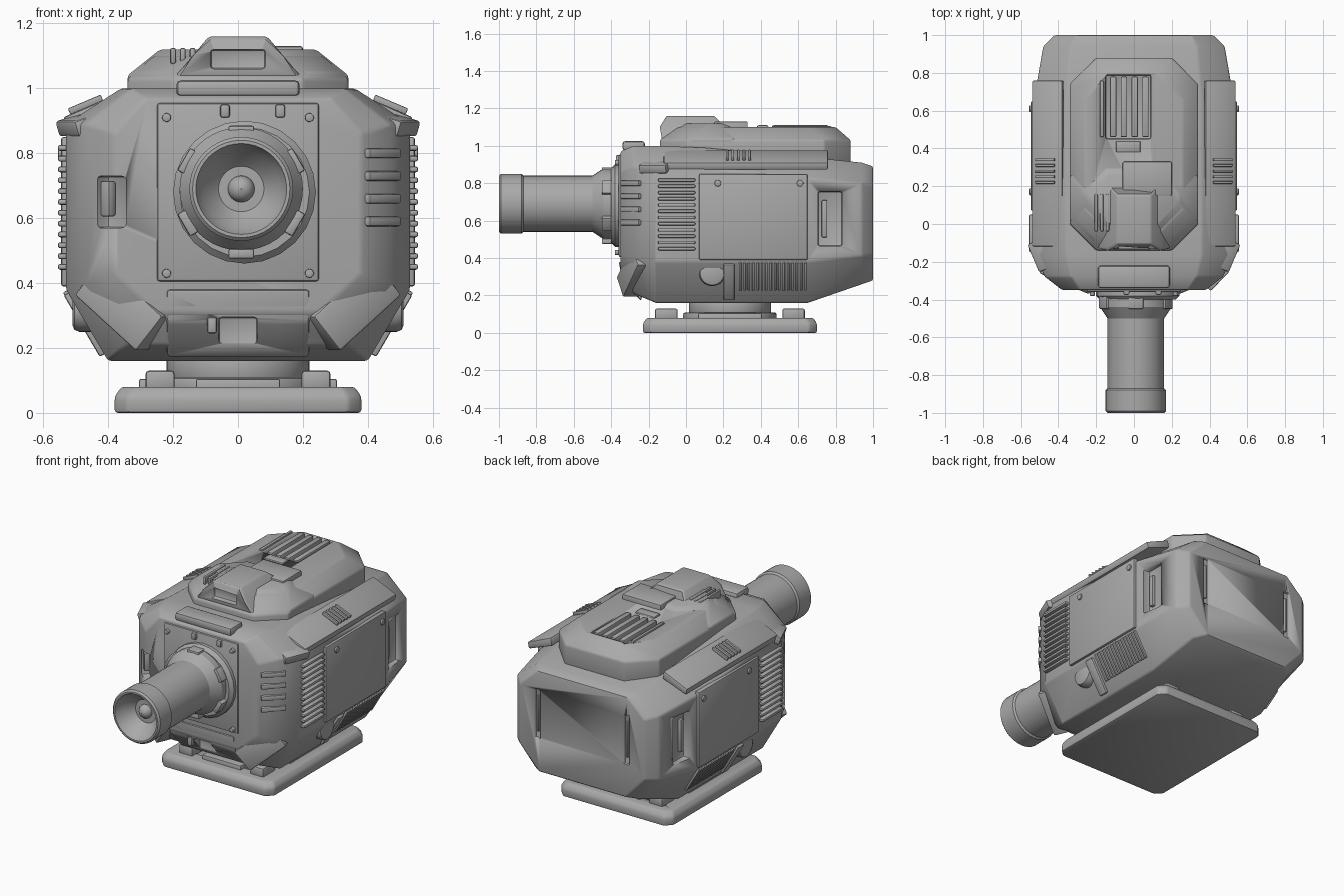
import bpy, bmesh, math
from mathutils import Matrix

old = bpy.data.objects.get("Cube")
if old:
    bpy.data.objects.remove(old, do_unlink=True)

GREY = (.4, .4, .4, 1)
mat = bpy.data.materials.new("plain grey")
mat.use_nodes = True
mat.diffuse_color = GREY
mat.node_tree.nodes["Principled BSDF"].inputs["Base Color"].default_value = GREY


def finish(name, bm, bevel):
    bmesh.ops.recalc_face_normals(bm, faces=bm.faces)
    mesh = bpy.data.meshes.new(name)
    bm.to_mesh(mesh)
    bm.free()
    mesh.materials.append(mat)
    ob = bpy.data.objects.new(name, mesh)
    bpy.context.collection.objects.link(ob)
    bpy.ops.object.select_all(action='DESELECT')
    ob.select_set(True)
    bpy.context.view_layer.objects.active = ob
    if bevel:
        mod = ob.modifiers.new("soft edges", 'BEVEL')
        mod.width, mod.segments, mod.limit_method = bevel, 2, 'ANGLE'
        bpy.ops.object.modifier_apply(modifier=mod.name)
    bpy.ops.object.shade_smooth_by_angle(angle=math.radians(30))
    return ob


def loft(name, loops, bevel=.01, closed=False):
    """Skin equal-length loops of points; cap the ends unless closed."""
    bm = bmesh.new()
    rings = [[bm.verts.new(point) for point in loop] for loop in loops]
    joins = list(zip(rings, rings[1:]))
    if closed:
        joins.append((rings[-1], rings[0]))
    else:
        bm.faces.new(rings[0])
        bm.faces.new(rings[-1])
    for a, b in joins:
        for i in range(len(a)):
            bm.faces.new((a[i - 1], a[i], b[i], b[i - 1]))
    return finish(name, bm, bevel)


def box(name, centre, size, bevel=.007, tilt=0, yaw=0):
    """Bevelled box, yawed about z and then tilted about its own y."""
    bm = bmesh.new()
    place = Matrix.Translation(centre) @ Matrix.Rotation(yaw, 4, 'Z') @ Matrix.Rotation(tilt, 4, 'Y')
    bmesh.ops.create_cube(bm, size=1, matrix=place @ Matrix.Diagonal((*size, 1)))
    return finish(name, bm, bevel)


def disc(name, centre, radius, depth, axis, sides=40):
    bm = bmesh.new()
    turn = Matrix.Identity(4)
    if axis != 'Z':
        turn = Matrix.Rotation(math.pi / 2, 4, 'Y' if axis == 'X' else 'X')
    bmesh.ops.create_cone(bm, cap_ends=True, segments=sides, radius1=radius, radius2=radius,
                          depth=depth, matrix=Matrix.Translation(centre) @ turn)
    return finish(name, bm, depth / 5)


def lathe(name, profile, x, z, steps=40):
    """Spin a closed outline of (y, radius) points about a line along y."""
    angles = [math.tau * i / steps for i in range(steps)]
    loft(name, [[(x + r * math.cos(a), y, z + r * math.sin(a)) for y, r in profile]
                for a in angles], 0, closed=True)


def cut(ob, centre, size, yaw=0):
    cutter = box("cutter", centre, size, .01, yaw=yaw)
    cutter.hide_render = True
    bpy.context.view_layer.objects.active = ob
    mod = ob.modifiers.new("pocket", 'BOOLEAN')
    mod.operation, mod.object, mod.solver = 'DIFFERENCE', cutter, 'EXACT'
    bpy.ops.object.modifier_apply(modifier=mod.name)
    bpy.data.objects.remove(cutter, do_unlink=True)


def mirrored(half):
    return half + [(-x, *rest) for x, *rest in reversed(half)]


def slab(name, width, front, back, corner, heights, taper):
    """Clipped-corner plate with a sloped shoulder below its top."""
    low, shoulder, top = heights
    rings = []
    for z, t in ((low, 0), (shoulder, 0), (top, taper)):
        w, f, b = width - t, front + t, back - t
        rings.append(mirrored([(w - corner, f, z), (w, f + corner, z),
                               (w, b - corner, z), (w - corner, b, z)]))
    return loft(name, rings)


def section(y, inset, lift, drop):
    """Eight-sided body slice, narrowed, raised below and lowered above."""
    return mirrored([(.4 - inset, y, .16 + lift), (.53 - inset, y, .38 + lift / 3),
                     (.53 - inset, y, .89 - drop), (.36 - inset / 2, y, 1 - drop)])


# Main body with its grip pockets
body = loft("main_body", [
    section(-.35, .15, .15, .03), section(-.28, .06, .05, 0), section(-.16, 0, 0, 0),
    section(.1, 0, 0, .01), section(.65, 0, 0, .06), section(.94, .05, .1, .09),
    section(1, .11, .12, .11)])
for s in (1, -1):
    cut(body, (s * .52, .77, .61), (.09, .13, .29))
    cut(body, (s * .3, 1, .63), (.04, .03, .3))
cut(body, (0, -.33, .25), (.13, .12, .1))
cut(body, (-.4, -.34, .65), (.09, .09, .16), -.8)

# Flank details, repeated on both sides
for s, side in ((1, "left"), (-1, "right")):
    lean = s * .53
    box(f"side_panel_{side}", (s * .53, .36, .62), (.03, .58, .46))
    box(f"fin_backing_{side}", (s * .5, -.05, .63), (.06, .23, .42))
    for i in range(12):
        box(f"side_fin_{side}_{i}", (s * .525, -.05, .45 + i / 30), (.06, .2, .018))
    for i in range(16):
        box(f"lower_fin_{side}_{i}", (s * .475, .29 + i / 43, .31), (.05, .013, .17), .004, lean)
    box(f"lower_skirt_{side}", (s * .33, .23, .19), (.14, .8, .05))
    box(f"lower_bracket_{side}", (s * .46, .23, .28), (.05, .06, .22), tilt=lean)
    disc(f"lower_cap_{side}", (s * .46, .14, .32), .07, .1, 'X')
    box(f"side_latch_{side}", (s * .48, .74, .61), (.03, .03, .2))
    box(f"rear_grip_{side}", (s * .3, .99, .63), (.015, .02, .22))
    # Shoulder rail with louvres
    rail = [(.37, .93), (.53, .87), (.54, .91), (.38, .98)]
    loft(f"shoulder_rail_{side}", [[(s * x, y, z) for x, z in rail] for y in (-.12, .76)])
    for i in range(5):
        box(f"rail_louvre_{side}_{i}", (s * .47, .22 + i * .03, .95), (.11, .014, .02), .004, s * .4)
    box(f"front_shoulder_{side}", (s * .48, -.16, .89), (.11, .16, .05), .01, s * .3, s * -.4)
    # Front cheek and bolts
    box(f"front_cheek_{side}", (s * .35, -.27, .33), (.27, .1, .14), .01, s * -.7, s * .4)
    for row, z in enumerate((.43, .91)):
        disc(f"front_bolt_{side}_{row}", (s * .22, -.36, z), .014, .04, 'Y', 12)
    for y in (.17, .61):
        disc(f"side_bolt_{side}", (s * .545, y, .8), .018, .02, 'X', 12)

# Front panels
box("front_plate", (0, -.34, .68), (.5, .04, .55), .01)
apron = [(-.36, .38), (-.34, .28), (-.24, .17), (-.2, .38)]
lower_plate = loft("lower_front_plate", [[(x, y, z) for y, z in apron] for x in (-.22, .22)])
cut(lower_plate, (0, -.35, .25), (.12, .14, .09))
box("lower_plate_stud", (-.08, -.34, .27), (.03, .03, .05))
box("front_top_lip", (0, -.28, 1), (.38, .12, .05), .015)
for x in (-.04, .13):
    box("front_clip", (x, -.36, .93), (.03, .03, .04))
for i in range(4):
    box(f"corner_louvre_{i}", (.43, -.28, .59 + i * .07), (.14, .07, .03), yaw=.8)
box("corner_latch", (-.4, -.31, .66), (.04, .03, .11), yaw=-.8)

# Lens barrel, inner bead and collar
lathe("lens_barrel", [(-.3, .01), (-.3, .19), (-.44, .19), (-.5, .15), (-.87, .15), (-.88, .16),
                      (-.99, .16), (-1, .15), (-1, .14), (-.95, .12), (-.9, .07), (-.9, .01)],
      .01, .69)
bead = [math.pi * i / 8 for i in range(9)]
lathe("lens_bead", [(-.9 - .04 * math.cos(t), .001 + .04 * math.sin(t)) for t in bead], .01, .69)
lathe("lens_collar", [(-.33, .14), (-.33, .22), (-.38, .22), (-.4, .2), (-.4, .14)], .02, .68, 24)
for i in range(6):
    a = math.tau * (i + .5) / 6
    box(f"collar_clip_{i}", (.01 + .19 * math.cos(a), -.41, .68 + .19 * math.sin(a)),
        (.03, .08, .08), tilt=-a)

# Top deck with rear vent
deck = slab("top_deck", .34, -.14, .88, .14, (.88, 1.03, 1.1), .08)
cut(deck, (-.03, .62, 1.1), (.24, .34, .07))
for i in range(4):
    box(f"rear_vent_bar_{i}", (-.11 + i * .057, .62, 1.08), (.034, .32, .05))
box("vent_frame", (-.17, .61, 1.09), (.02, .3, .04))
box("vent_step", (-.03, .41, 1.09), (.13, .06, .04))

# Raised hood on the deck
slab("hood_wing", .34, -.1, .37, .12, (1, 1.04, 1.12), .1)
arch = mirrored([(.2, 1.03), (.14, 1.1), (.09, 1.16)])
hood = loft("hood_block", [[(x, y + max(0, z - 1.1) * slope, z) for x, z in arch]
                           for y, slope in ((-.13, .4), (.2, -.8))])
cut(hood, (0, -.13, 1.09), (.17, .06, .06))
box("hood_back_step", (.07, .24, 1.1), (.26, .18, .06))
for i in range(3):
    box(f"hood_slat_{i}", (-.2 + i * .03, .06, 1.1), (.018, .2, .05))

# Turntable and base
middle = .235
disc("turntable", (0, middle, .14), .22, .09, 'Z')
base = slab("base_plate", .38, -.23, .7, .04, (0, .05, .08), .02)
cut(base, (0, middle, .08), (.54, .72, .03))
disc("turntable_foot", (0, middle, .08), .25, .06, 'Z')
for s in (1, -1):
    box("base_crossbar", (0, middle + s * .36, .08), (.26, .07, .05))
    box("base_side_bar", (s * .27, middle, .08), (.07, .34, .05))
    for x in (-.24, .24):
        box("base_clip", (x, middle + s * .34, .1), (.09, .12, .06), .01)
